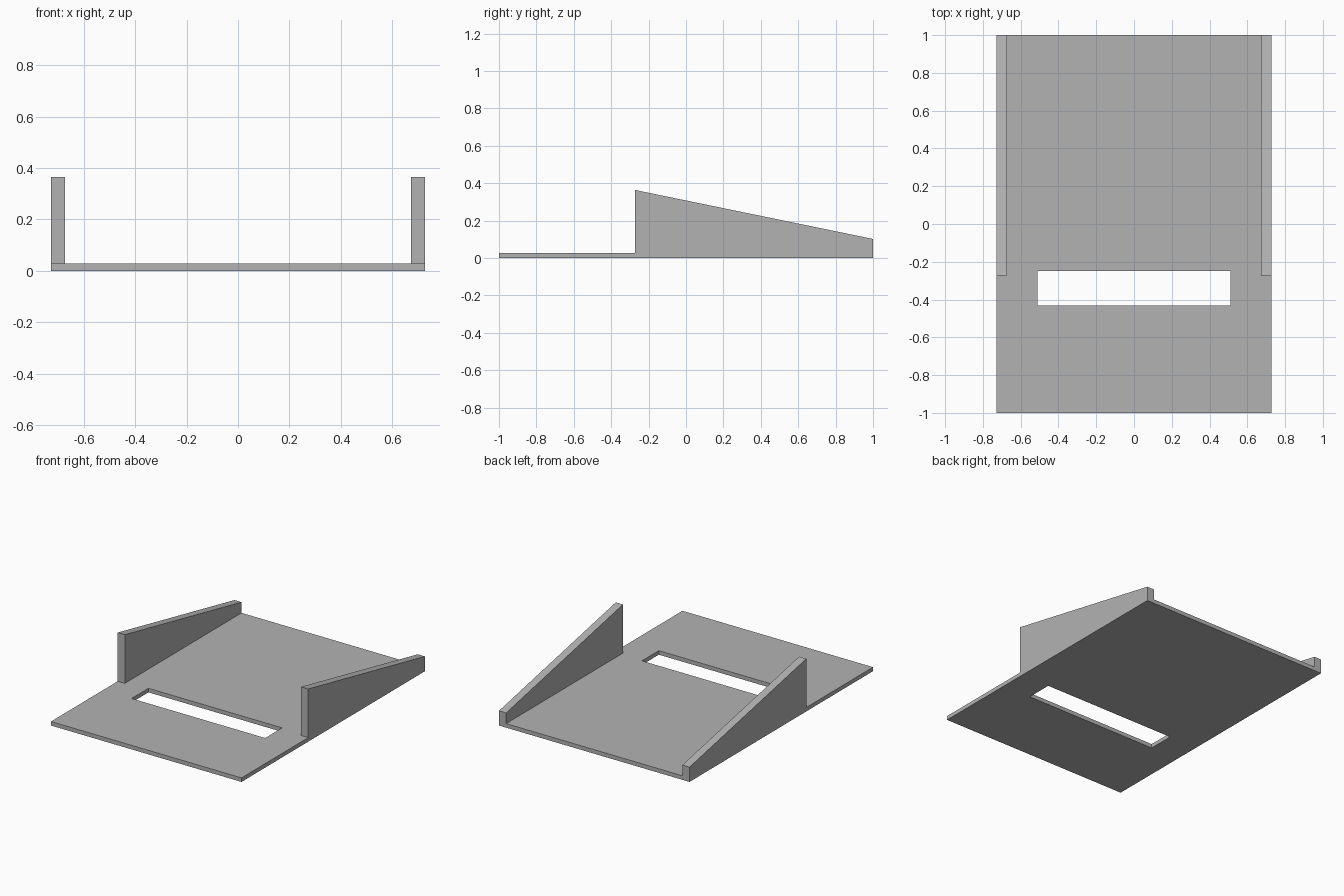
import bpy
import bmesh

cube = bpy.data.objects.get("Cube")
if cube:
    bpy.data.objects.remove(cube, do_unlink=True)

HALF_WIDTH, HALF_LENGTH = 0.727, 1.0
PLATE, WALL = 0.028, 0.0545

grey = bpy.data.materials.new("plain grey")
grey.use_nodes = True
colour = (0.45, 0.45, 0.45, 1)
grey.diffuse_color = colour
grey.node_tree.nodes["Principled BSDF"].inputs["Base Color"].default_value = colour


def extruded(name, points, faces, offset):
    """Flat faces extruded along an offset into a closed solid."""
    bm = bmesh.new()
    verts = [bm.verts.new(p) for p in points]
    flat = [bm.faces.new([verts[i] for i in f]) for f in faces]
    result = bmesh.ops.extrude_face_region(bm, geom=flat, use_keep_orig=True)
    moved = [g for g in result["geom"] if isinstance(g, bmesh.types.BMVert)]
    bmesh.ops.translate(bm, verts=moved, vec=offset)
    bmesh.ops.recalc_face_normals(bm, faces=bm.faces)
    mesh = bpy.data.meshes.new(name)
    bm.to_mesh(mesh)
    bm.free()
    mesh.materials.append(grey)
    obj = bpy.data.objects.new(name, mesh)
    bpy.context.collection.objects.link(obj)
    return obj


def rectangle(x, y0, y1):
    return [(-x, y0, 0), (x, y0, 0), (x, y1, 0), (-x, y1, 0)]


# Base plate: a frame of four faces around the slot
outline = rectangle(HALF_WIDTH, -HALF_LENGTH, HALF_LENGTH)
slot = rectangle(0.51, -0.432, -0.248)
frame = [(i, (i + 1) % 4, (i + 1) % 4 + 4, i + 4) for i in range(4)]
extruded("base_plate", outline + slot, frame, (0, 0, PLATE))

# Sloping side walls, tall at the front end and low at the back
profile = [(-0.273, 0), (HALF_LENGTH, 0), (HALF_LENGTH, 0.102), (-0.273, 0.364)]
for name, side in (("left_wall", 1), ("right_wall", -1)):
    points = [(side * HALF_WIDTH, y, z) for y, z in profile]
    extruded(name, points, [(0, 1, 2, 3)], (-side * WALL, 0, 0))
